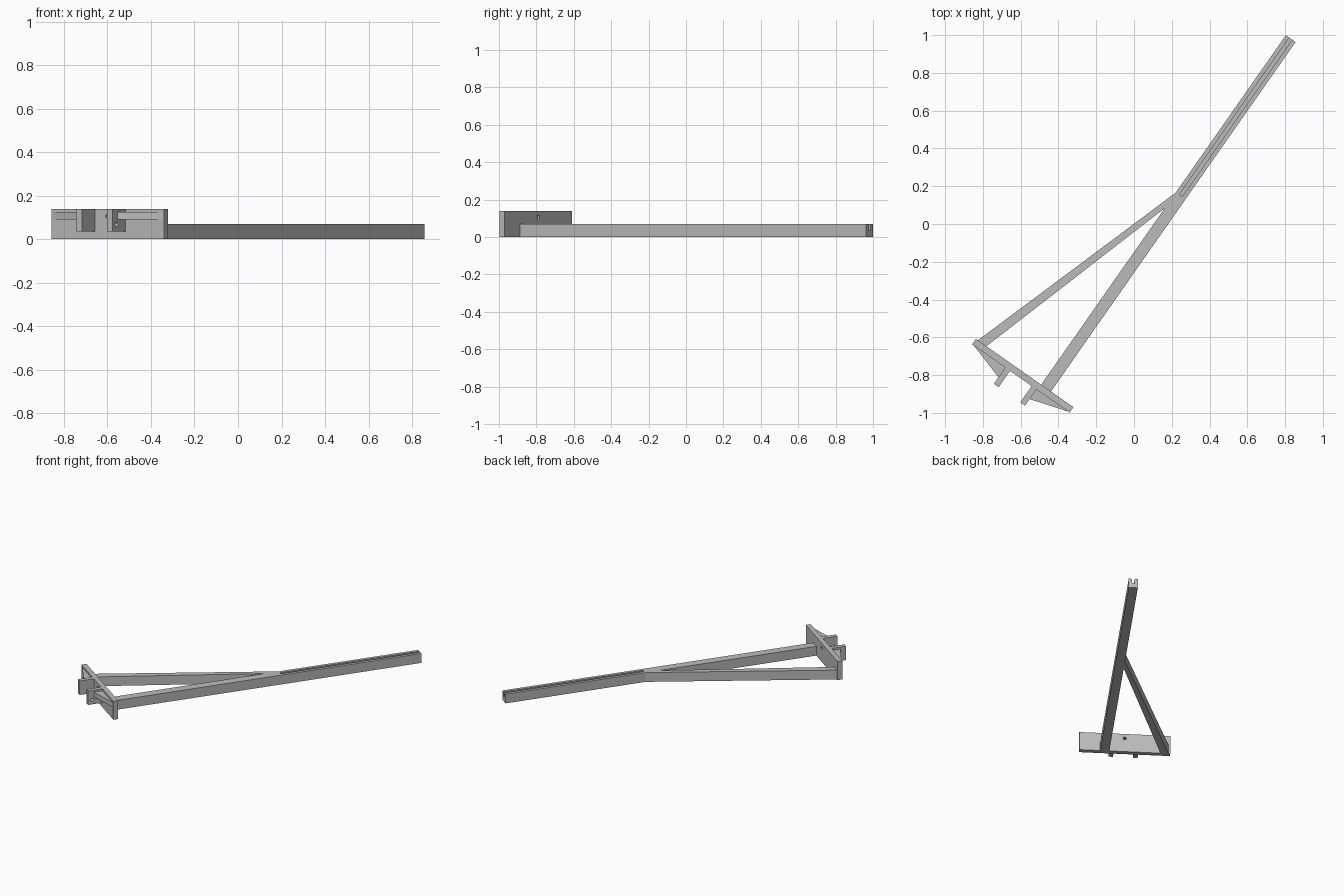
import bpy, bmesh
from math import radians, pi
from mathutils import Matrix

if "Cube" in bpy.data.objects:
    bpy.data.objects.remove(bpy.data.objects["Cube"], do_unlink=True)

grey = bpy.data.materials.new("light_grey")
grey.use_nodes = True
GREY = (0.5, 0.5, 0.5, 1)
grey.diffuse_color = GREY
grey.node_tree.nodes["Principled BSDF"].inputs["Base Color"].default_value = GREY

# Local frame: u runs along the plate, v along the main beam
FRAME = Matrix.Translation((-0.857, -0.637, 0)) @ Matrix.Rotation(radians(-35), 4, "Z")
LENGTH, THICK, BEAM_H, PLATE_H = 0.63, 0.035, 0.07, 0.14
MID = LENGTH / 2


def finish(name, bm):
    bmesh.ops.recalc_face_normals(bm, faces=bm.faces)
    mesh = bpy.data.meshes.new(name)
    bm.to_mesh(mesh)
    bm.free()
    mesh.materials.append(grey)
    ob = bpy.data.objects.new(name, mesh)
    ob.matrix_world = FRAME
    bpy.context.collection.objects.link(ob)
    return ob


def prism(name, outline, z0, z1):
    """Extrude a plan outline between two heights."""
    bm = bmesh.new()
    face = bm.faces.new([bm.verts.new((u, v, z0)) for u, v in outline])
    new = bmesh.ops.extrude_face_region(bm, geom=[face])["geom"]
    verts = [g for g in new if isinstance(g, bmesh.types.BMVert)]
    bmesh.ops.translate(bm, verts=verts, vec=(0, 0, z1 - z0))
    return finish(name, bm)


def box(name, u0, u1, v0, v1, z0, z1):
    return prism(name, [(u0, v0), (u1, v0), (u1, v1), (u0, v1)], z0, z1)


def rod(name, centre, radius, axis):
    """Round cutter pointing along u or v."""
    bm = bmesh.new()
    turn = Matrix.Rotation(pi / 2, 4, "Y" if axis == "u" else "X")
    bmesh.ops.create_cone(bm, cap_ends=True, segments=20, radius1=radius,
                          radius2=radius, depth=0.1,
                          matrix=Matrix.Translation(centre) @ turn)
    return finish(name, bm)


def cut(ob, cutter):
    """Subtract the cutter, bake the result and discard the cutter."""
    cutter.hide_render = True
    mod = ob.modifiers.new("cut", "BOOLEAN")
    mod.operation, mod.solver, mod.object = "DIFFERENCE", "EXACT", cutter
    bpy.context.view_layer.update()
    graph = bpy.context.evaluated_depsgraph_get()
    result = bpy.data.meshes.new_from_object(ob.evaluated_get(graph))
    ob.modifiers.clear()
    ob.data = result
    bpy.data.objects.remove(cutter, do_unlink=True)


# Main beam with an open groove along its far half
beam = box("main_beam", 0.422, 0.485, THICK, 2.293, 0, BEAM_H)
cut(beam, box("groove_cutter", 0.444, 0.463, 1.28, 2.4, 0.035, 0.1))

# Diagonal brace
prism("diagonal_brace", [(0.013, THICK), (0.068, THICK), (0.422, 1.175), (0.422, 1.275)],
      0, BEAM_H)

# End plate with a central hole
plate = box("end_plate", 0, LENGTH, 0, THICK, 0, PLATE_H)
cut(plate, rod("plate_hole_cutter", (MID, THICK / 2, 0.106), 0.011, "v"))

# Mirrored tabs and their thin triangular gussets
for side, name in ((-1, "right"), (1, "left")):
    inner, outer, tip = (MID + side * d for d in (0.07, 0.101, 0.305))
    tab = box(name + "_tab", inner, outer, -0.105, 0, 0.035, PLATE_H)
    if side > 0:
        cut(tab, rod("tab_hole_cutter", ((inner + outer) / 2, -0.073, 0.068), 0.011, "u"))
    prism(name + "_gusset", [(outer, 0), (outer, -0.063), (tip, 0)], 0.09, 0.125)
